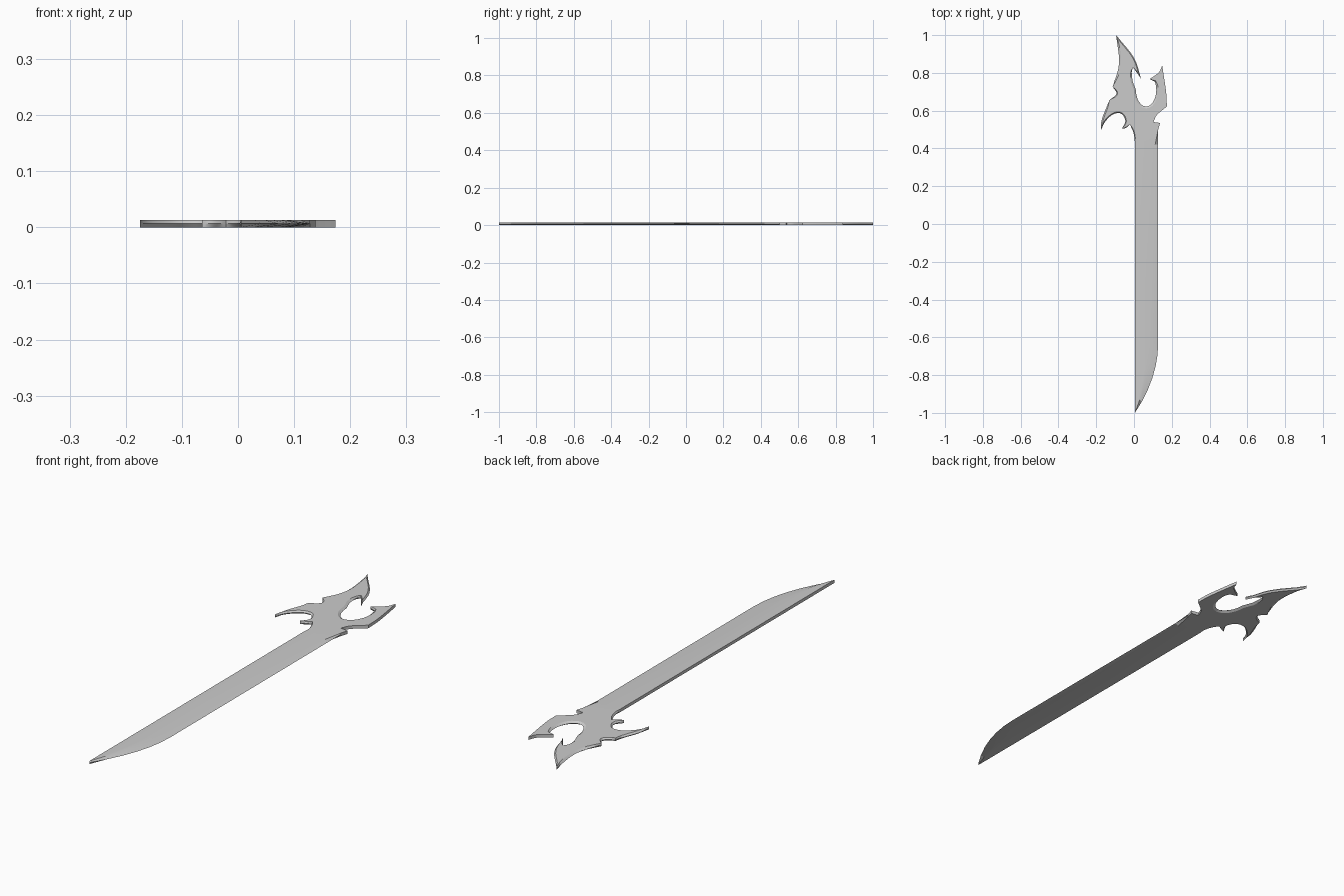
import bpy, bmesh, math
from mathutils import Vector
from mathutils.geometry import delaunay_2d_cdt

if "Cube" in bpy.data.objects:
    bpy.data.objects.remove(bpy.data.objects["Cube"])

T = 0.013                        # thickness
SPINE, EDGE = 0.005, 0.128       # x of the flat back and of the cutting edge
rim, inner = [], []              # full outline, and outline set in by the bevel


def smooth(points, steps=4):
    """Catmull-Rom curve through the points."""
    p = [Vector(q) for q in points]
    p = [2 * p[0] - p[1]] + p + [2 * p[-1] - p[-2]]
    out = []
    for i in range(1, len(p) - 2):
        a, b, c, d = p[i - 1:i + 3]
        for k in range(steps):
            t = k / steps
            out.append(0.5 * (2 * b + (c - a) * t + (2 * a - 5 * b + 4 * c - d) * t * t
                              + (3 * b - a - 3 * c + d) * t ** 3))
    return out + [p[-2]]


def add_side(pts, bevel):
    """Append one side, corner to corner; its bevel fades out at both corners."""
    for i, p in enumerate(pts[:-1]):
        offset = Vector((0, 0))
        if i:
            d = (p - pts[i - 1]).normalized() + (pts[i + 1] - p).normalized()
            reach = min((p - pts[0]).length, (p - pts[-1]).length)
            offset = Vector((-d.y, d.x)).normalized() * min(bevel, 0.2 * reach)
        rim.append(p)
        inner.append(p + offset)


def add_curve(bevel, *points):
    add_side(smooth(points), bevel)


# Cutting edge: parabolic sweep at the tip, then straight
edge = [Vector((SPINE + (EDGE - SPINE) * (1 - (1 - s / 6) ** 2), -1 + 0.37 * s / 6))
        for s in range(7)]
edge += [Vector((EDGE, 0.42)), Vector((EDGE, 0.5))]
add_side(edge, 0.04)

# Barb and square-edged right prong
barb, notch, elbow = (0.138, 0.535), (0.103, 0.54), (0.174, 0.622)
prong, lip = (0.149, 0.84), (0.083, 0.767)
add_side([edge[-1], Vector(barb)], 0)
add_side([Vector(barb), Vector(notch)], 0)
add_curve(0, notch, (0.122, 0.578), elbow)
add_curve(0, elbow, (0.17, 0.7), prong)
add_curve(0, prong, (0.132, 0.803), lip)

# Open ring: an elliptical sweep running up into a hook
ring = [Vector((0.064 + 0.054 * math.cos(a), 0.71 + 0.088 * math.sin(a)))
        for a in (math.radians(30 - 15 * k) for k in range(15))]
hook_top, hook_tip = (-0.004, 0.828), (0.038, 0.767)
ring = [Vector(lip)] + ring + smooth([(-0.008, 0.757), (-0.012, 0.805), hook_top])
add_side(ring, 0.01)
add_curve(0.004, hook_top, (0.014, 0.803), hook_tip)

# Long horn
horn, cusp, step = (-0.095, 1), (-0.113, 0.727), (-0.13, 0.656)
add_curve(0.006, hook_tip, (0, 0.88), horn)
add_curve(0.01, horn, (-0.079, 0.85), cusp)
add_curve(0.006, cusp, (-0.093, 0.69), step)

# Lower left spike, small claw, and return to the blade
spike, claw, crotch, neck = (-0.175, 0.497), (-0.064, 0.505), (-0.021, 0.527), (SPINE, 0.43)
add_curve(0.008, step, (-0.17, 0.555), spike)
add_curve(0.006, spike, (-0.15, 0.545), (-0.108, 0.582), (-0.066, 0.583), (-0.046, 0.545), claw)
add_curve(0.004, claw, (-0.042, 0.509), crotch)
add_curve(0.005, crotch, (-0.002, 0.48), neck)

# Flat spine
add_side([Vector(neck), edge[0]], 0)

# Bevelled rim
bm = bmesh.new()
n = len(rim)
bottom, middle, top = [[bm.verts.new((p.x, p.y, z)) for p in loop]
                       for loop, z in ((inner, 0), (rim, T / 2), (inner, T))]
for low, high in ((bottom, middle), (middle, top)):
    for i in range(n):
        bm.faces.new((low[i - 1], low[i], high[i], high[i - 1]))

# Flat top and bottom faces, filled inside the inner outline
loop_edges = [(i, (i + 1) % n) for i in range(n)]
points, _, tris, *_ = delaunay_2d_cdt(inner, loop_edges, [], 1, 1e-6)
for z in (0, T):
    verts = [bm.verts.new((p.x, p.y, z)) for p in points]
    for tri in tris:
        bm.faces.new([verts[k] for k in (tri if z else tri[::-1])])
bmesh.ops.remove_doubles(bm, verts=bm.verts, dist=1e-5)

mesh = bpy.data.meshes.new("sword")
bm.to_mesh(mesh)
bm.free()
sword = bpy.data.objects.new("sword", mesh)
bpy.context.collection.objects.link(sword)
bpy.context.view_layer.objects.active = sword
sword.select_set(True)
bpy.ops.object.shade_smooth_by_angle(angle=math.radians(20))
